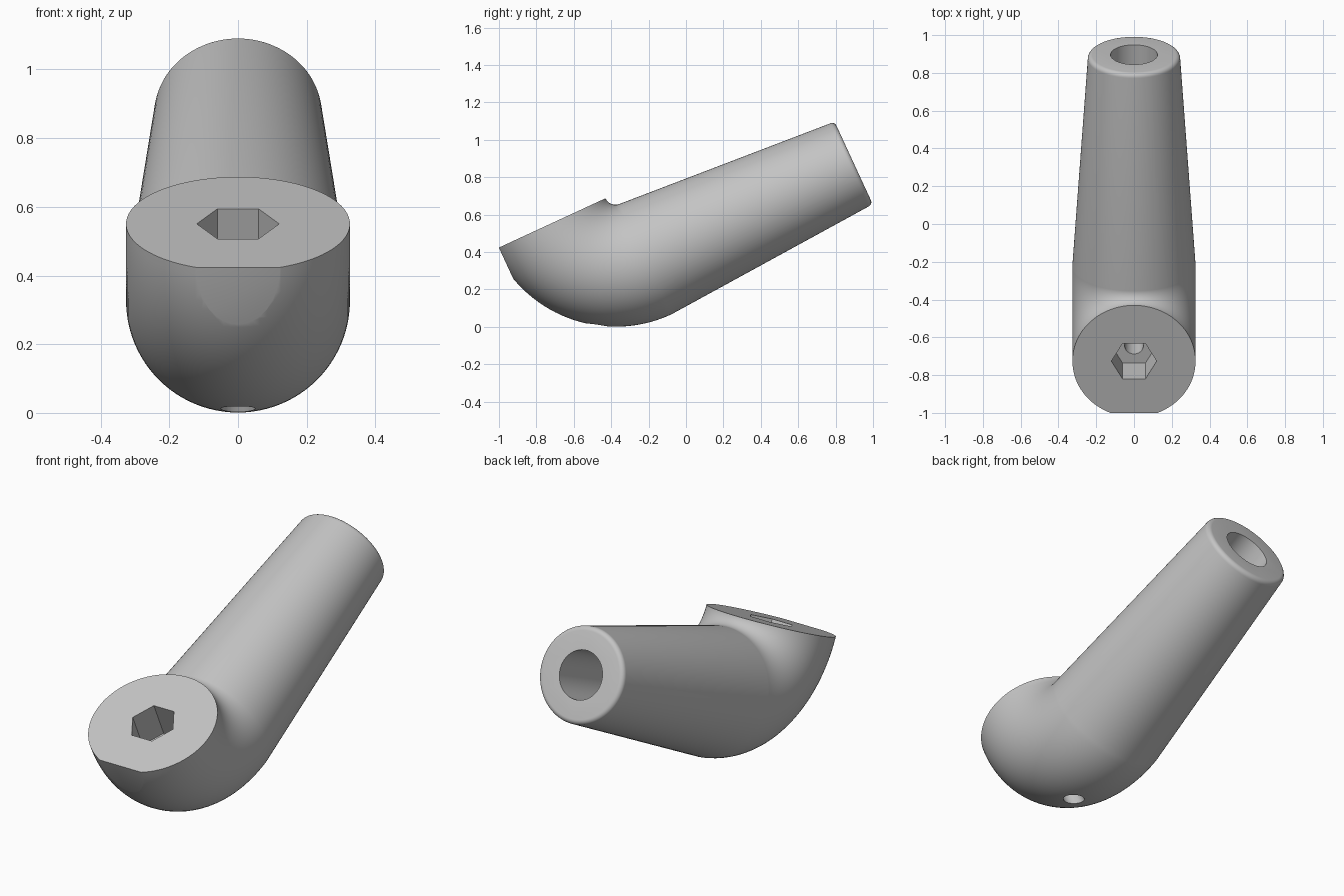
import bpy, bmesh, math
from mathutils import Vector, Matrix

cube = bpy.data.objects.get("Cube")
if cube:
    bpy.data.objects.remove(cube, do_unlink=True)

# Tilted frame: u runs along the handle, n is the normal of the head face
TILT = math.radians(24.8)
X = Vector((1, 0, 0))
U = Vector((0, math.cos(TILT), math.sin(TILT)))
N = Vector((0, -math.sin(TILT), math.cos(TILT)))
BEND = Vector((0, -0.377, 0.712))
BEND_R, TUBE_R, END_R = 0.385, 0.326, 0.243
LENGTH, FILLET = 1.225, 0.025
HEAD = BEND - U * BEND_R
ELBOW_END = BEND - N * BEND_R
TIP = ELBOW_END + U * LENGTH
SIDES = 96

grey = bpy.data.materials.new("mid grey")
grey.use_nodes = True
color = (0.55, 0.55, 0.55, 1)
grey.diffuse_color = color
grey.node_tree.nodes["Principled BSDF"].inputs["Base Color"].default_value = color


def to_object(name, bm):
    bmesh.ops.recalc_face_normals(bm, faces=bm.faces)
    mesh = bpy.data.meshes.new(name)
    bm.to_mesh(mesh)
    bm.free()
    mesh.materials.append(grey)
    obj = bpy.data.objects.new(name, mesh)
    bpy.context.collection.objects.link(obj)
    return obj


def prism(name, start, axis, depth, radius, sides):
    """Straight cutter running from start along axis, one corner on x."""
    bm = bmesh.new()
    side = axis.cross(X)
    loops = []
    for t in (0, depth):
        loops.append([bm.verts.new(start + axis * t + radius * (
            X * math.cos(a) + side * math.sin(a)))
            for a in (math.tau * i / sides for i in range(sides))])
    bridge(bm, loops)
    return to_object(name, bm)


def bridge(bm, loops):
    for a, b in zip(loops, loops[1:]):
        for i in range(len(a)):
            j = (i + 1) % len(a)
            bm.faces.new((a[i], a[j], b[j], b[i]))
    bm.faces.new(loops[0])
    bm.faces.new(loops[-1])


# Elbow and tapered handle: rings swept round the bend, then along the handle
rings = []
STEPS = 40
for k in range(STEPS + 1):
    a = math.pi / 2 * k / STEPS
    out = -(U * math.cos(a) + N * math.sin(a))
    rings.append((BEND + out * BEND_R, out, TUBE_R))
slope = (TUBE_R - END_R) / LENGTH
for k in range(7):
    a = math.pi / 2 * k / 6
    along = LENGTH - FILLET * (1 - math.sin(a))
    radius = TUBE_R - slope * (LENGTH - FILLET) - FILLET * (1 - math.cos(a))
    rings.append((ELBOW_END + U * along, -N, radius))

bm = bmesh.new()
loops = [[bm.verts.new(c + r * (X * math.cos(t) + out * math.sin(t)))
          for t in (math.tau * i / SIDES for i in range(SIDES))]
         for c, out, r in rings]
bridge(bm, loops)
handle = to_object("elbow_handle", bm)

# Flat at the front of the head
bm = bmesh.new()
bmesh.ops.create_cube(bm, size=1)
frame = Matrix((X, U, N)).transposed().to_4x4()
frame.translation = HEAD - U * (0.302 + 0.5)
bm.transform(frame)
cutters = [to_object("front_flat_cutter", bm)]

# Hex socket, screw hole and handle bore
cutters.append(prism("hex_socket_cutter", HEAD + N * 0.1, -N, 0.3, 0.12, 6))
cutters.append(prism("screw_hole_cutter", HEAD - N * 0.15, -N, 0.8, 0.05, 32))
cutters.append(prism("bore_cutter", TIP + U * 0.1, -U, 0.8, 0.124, 48))

bpy.ops.object.select_all(action='DESELECT')
bpy.context.view_layer.objects.active = handle
handle.select_set(True)
for cutter in cutters:
    cutter.hide_render = True
    mod = handle.modifiers.new(cutter.name, 'BOOLEAN')
    mod.operation = 'DIFFERENCE'
    mod.solver = 'EXACT'
    mod.object = cutter
    bpy.ops.object.modifier_apply(modifier=mod.name)
    bpy.data.objects.remove(cutter, do_unlink=True)

bpy.ops.object.shade_smooth_by_angle(angle=math.radians(30))
